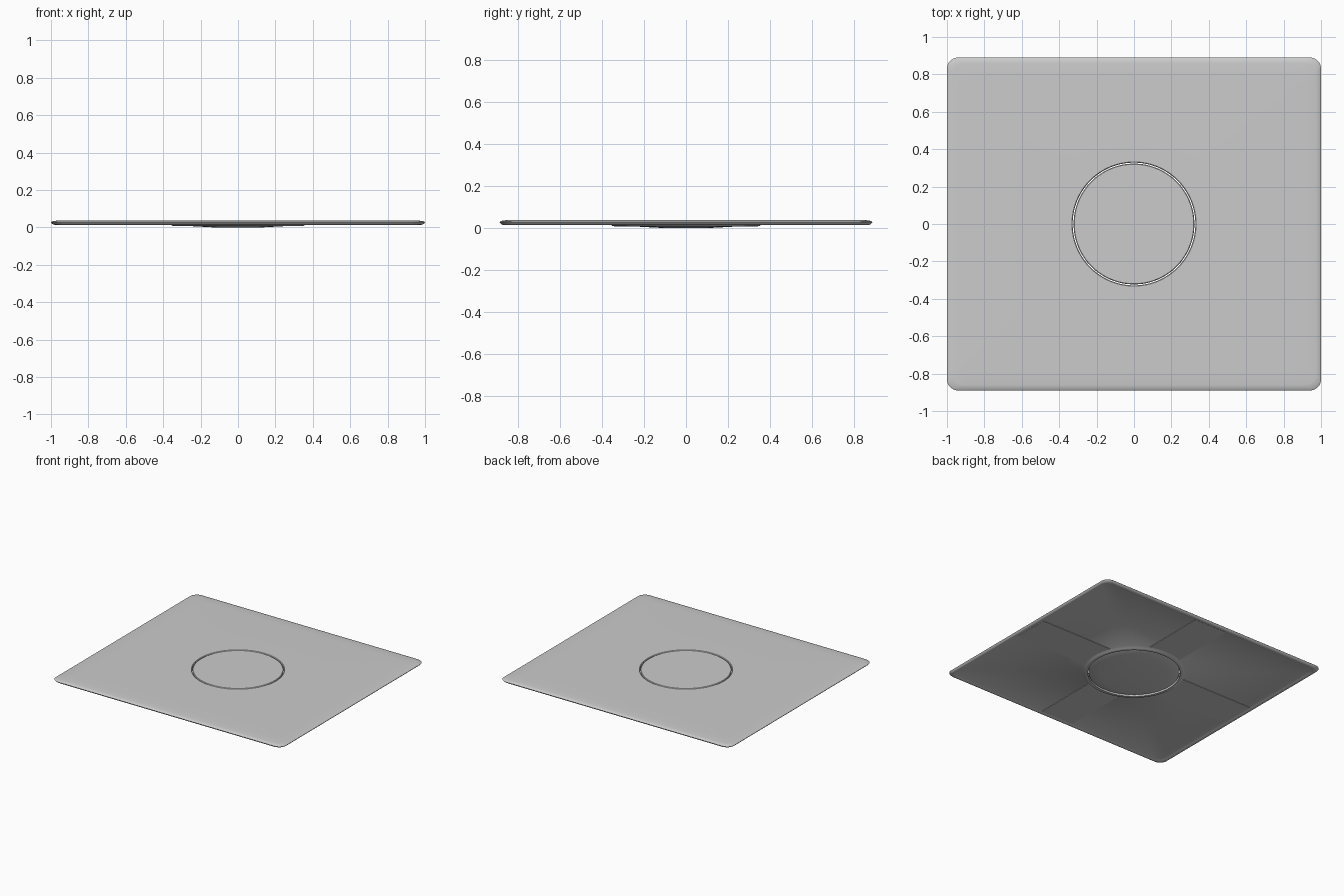
import bpy, bmesh, math

if "Cube" in bpy.data.objects:
    bpy.data.objects.remove(bpy.data.objects["Cube"])

N = 128
HX, HY = 1.0, 0.89


def circle(r, z):
    return [(r * math.cos(2 * math.pi * i / N), r * math.sin(2 * math.pi * i / N), z) for i in range(N)]


def rect(inset, z, rad=0.06):
    # rounded rectangle, N/4 points per quadrant: half side, arc, half side
    hx, hy = HX - inset, HY - inset
    q, arc = N // 4, 8
    side = (q - arc) // 2
    quad = [(hx, (hy - rad) * k / side) for k in range(side)]
    quad += [(hx - rad + rad * math.cos(a), hy - rad + rad * math.sin(a))
             for a in [math.pi / 2 * k / arc for k in range(arc)]]
    quad += [((hx - rad) * (1 - k / side), hy) for k in range(side)]
    other = [(-x, y) for x, y in quad[1:]][::-1]
    half = quad + [(0, hy)] + other
    return [(x, y, z) for x, y in half] + [(-x, -y, z) for x, y in half]


def loft(name, loops, closed=False):
    bm = bmesh.new()
    rows = [[bm.verts.new(p) for p in lp] for lp in loops]
    pairs = list(zip(rows, rows[1:]))
    if closed:
        pairs.append((rows[-1], rows[0]))
    else:
        bm.faces.new(rows[0])
        bm.faces.new(rows[-1])
    for a, b in pairs:
        for i in range(N):
            j = (i + 1) % N
            bm.faces.new((a[i], a[j], b[j], b[i]))
    bmesh.ops.recalc_face_normals(bm, faces=bm.faces)
    me = bpy.data.meshes.new(name)
    bm.to_mesh(me)
    bm.free()
    ob = bpy.data.objects.new(name, me)
    bpy.context.collection.objects.link(ob)
    bpy.ops.object.select_all(action='DESELECT')
    ob.select_set(True)
    bpy.context.view_layer.objects.active = ob
    bpy.ops.object.shade_smooth_by_angle(angle=math.radians(35))
    return ob


# square plate with softened rim, hanging lip and collar around the hole
loft("plate", [
    circle(0.328, 0.034), circle(0.332, 0.038),
    rect(0.10, 0.038), rect(0.03, 0.0365), rect(0.006, 0.033), rect(0, 0.028),
    rect(0.006, 0.02), rect(0.014, 0.015), rect(0.024, 0.014), rect(0.032, 0.017), rect(0.045, 0.022),
    circle(0.37, 0.022), circle(0.352, 0.010), circle(0.342, 0.007), circle(0.328, 0.008),
], closed=True)

# round cover set flush in the hole, gently bellied underneath
loft("round_cover", [
    circle(0.319, 0.038), circle(0.323, 0.034), circle(0.323, 0.018), circle(0.31, 0.013),
    circle(0.25, 0.007), circle(0.12, 0.0)])

# four shallow stiffening strips on the underside
for name, sx, sy in (("right", 1, 0), ("left", -1, 0), ("back", 0, 1), ("front", 0, -1)):
    end = (HX if sx else HY) - 0.04
    mid, length = (0.33 + end) / 2, end - 0.33
    bpy.ops.mesh.primitive_cube_add(size=1, location=(sx * mid, sy * mid, 0.022))
    strip = bpy.context.object
    strip.name = "strip_" + name
    strip.scale = (length if sx else 0.28, length if sy else 0.28, 0.006)
